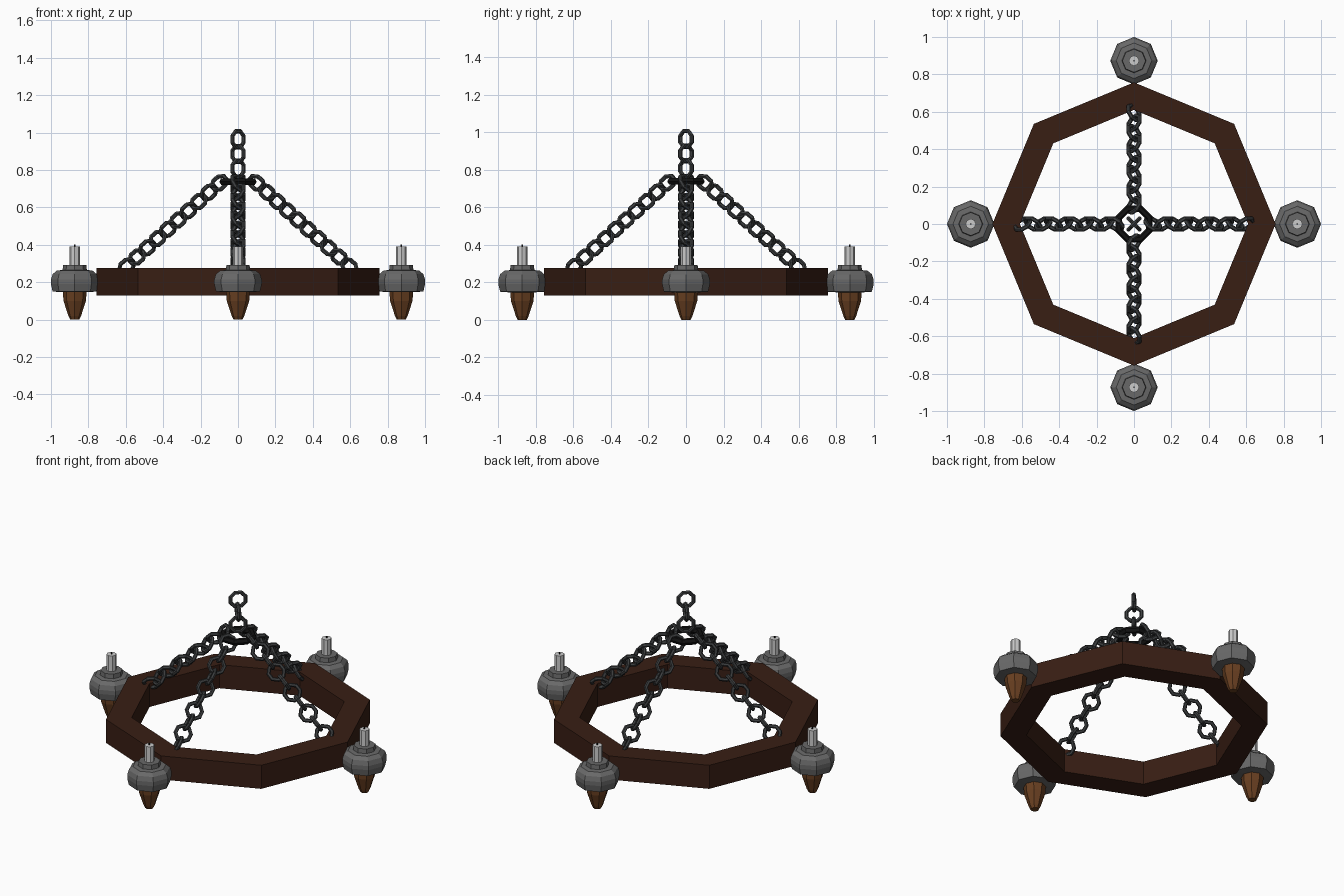
import bpy, math
from mathutils import Matrix, Vector, Euler

if "Cube" in bpy.data.objects:
    bpy.data.objects.remove(bpy.data.objects["Cube"])


def material(name, rgb):
    m = bpy.data.materials.new(name)
    m.diffuse_color = (*rgb, 1)
    m.use_nodes = True
    m.node_tree.nodes["Principled BSDF"].inputs["Base Color"].default_value = m.diffuse_color
    return m


DARK_WOOD = material("dark_wood", (0.04, 0.013, 0.007))
LIGHT_WOOD = material("light_wood", (0.14, 0.05, 0.015))
IRON = material("iron", (0.14, 0.14, 0.14))
CHAIN = material("chain_iron", (0.045, 0.048, 0.05))
BLACK = material("black_iron", (0.006, 0.006, 0.006))
WAX = material("wax", (0.6, 0.6, 0.6))


def make(name, verts, faces, mat, matrix=Matrix()):
    me = bpy.data.meshes.new(name)
    me.from_pydata(verts, [], faces)
    me.materials.append(mat)
    ob = bpy.data.objects.new(name, me)
    ob.matrix_world = matrix
    bpy.context.collection.objects.link(ob)
    return ob


def lathe(name, profile, mat, matrix=Matrix(), n=8, closed=False, phase=0):
    """Spin (radius, z) points; a closed profile gives a ring, an open one is capped."""
    k = len(profile)
    verts = [(r * math.cos(phase + i * math.tau / n), r * math.sin(phase + i * math.tau / n), z)
             for i in range(n) for r, z in profile]
    faces = [(i * k + j, (i + 1) % n * k + j, (i + 1) % n * k + (j + 1) % k, i * k + (j + 1) % k)
             for i in range(n) for j in range(k if closed else k - 1)]
    if not closed:
        faces.append([i * k for i in reversed(range(n))])
        faces.append([i * k + k - 1 for i in range(n)])
    return make(name, verts, faces, mat, matrix)


def torus(name, major, minor, mat, matrix, phase=0):
    circle = [(major + minor * math.cos(a * math.tau / 6), minor * math.sin(a * math.tau / 6))
              for a in range(6)]
    return lathe(name, circle, mat, matrix, closed=True, phase=phase)


def chain(name, start, end, count):
    """Links alternate a quarter turn about the chain direction."""
    start, end = Vector(start), Vector(end)
    d = (end - start).normalized()
    flat = Vector((-d.y, d.x, 0))
    side = flat.normalized() if flat.length > 0.01 else Vector((1, 0, 0))
    up = d.cross(side)
    for i in range(count):
        roll = math.radians(45 + 90 * (i % 2))
        normal = side * math.cos(roll) + up * math.sin(roll)
        m = Matrix((d, normal.cross(d), normal)).transposed().to_4x4()
        m.translation = start.lerp(end, i / (count - 1))
        torus(f"{name}_link_{i + 1}", 0.046, 0.012, CHAIN, m, math.pi / 8)


# Octagonal wooden frame
lathe("wooden_ring", [(0.61, 0.13), (0.757, 0.13), (0.757, 0.277), (0.61, 0.277)],
      DARK_WOOD, closed=True)

# Four candle holders with turned finials, and the chains that carry the frame
for q in range(4):
    a = q * math.pi / 2
    c, s = math.cos(a), math.sin(a)
    at = Matrix.Translation((0.873 * c, 0.873 * s, 0)) @ Matrix.Rotation(a, 4, 'Z')
    lathe(f"finial_{q + 1}", [(0.024, 0), (0.034, 0.02), (0.06, 0.10), (0.064, 0.155)], LIGHT_WOOD, at)
    lathe(f"candle_cup_{q + 1}",
          [(0.06, 0.146), (0.118, 0.15), (0.127, 0.19), (0.127, 0.215), (0.118, 0.243),
           (0.095, 0.262), (0.065, 0.265), (0.062, 0.292)], IRON, at)
    lathe(f"candle_{q + 1}", [(0.028, 0.285), (0.028, 0.39)], WAX, at)
    lathe(f"wick_{q + 1}", [(0.005, 0.385), (0.004, 0.402)], BLACK, at, n=5)
    chain(f"chain_{q + 1}", (0.10 * c, 0.10 * s, 0.73), (0.595 * c, 0.595 * s, 0.285), 10)

# Gathering ring and top hanging chain
torus("gathering_ring", 0.088, 0.02, BLACK, Matrix.Translation((0, 0, 0.738)), math.pi / 8)
chain("top_chain", (0, 0, 0.964), (0, 0, 0.808), 3)
